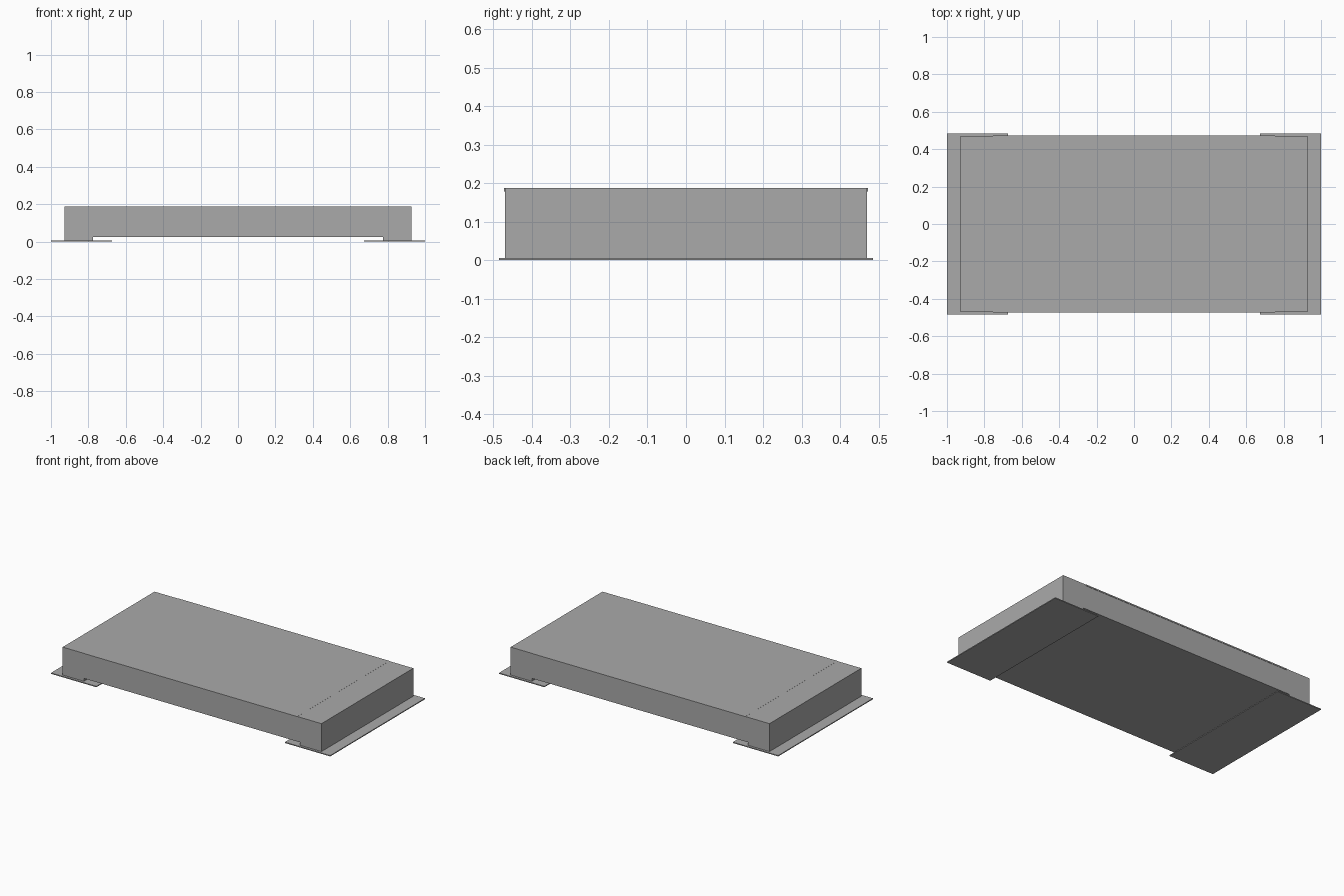
import bpy
import bmesh

cube = bpy.data.objects.get("Cube")
if cube:
    bpy.data.objects.remove(cube, do_unlink=True)

# Single plain grey for every part
grey = bpy.data.materials.new("mid grey")
grey.use_nodes = True
colour = (0.4, 0.4, 0.4, 1.0)
grey.diffuse_color = colour
grey.node_tree.nodes["Principled BSDF"].inputs["Base Color"].default_value = colour


def finish(name, bm):
    bmesh.ops.recalc_face_normals(bm, faces=bm.faces)
    mesh = bpy.data.meshes.new(name)
    bm.to_mesh(mesh)
    bm.free()
    mesh.materials.append(grey)
    obj = bpy.data.objects.new(name, mesh)
    bpy.context.collection.objects.link(obj)
    return obj


def extruded(name, profile, half_depth):
    """Extrude an x-z outline evenly along y."""
    bm = bmesh.new()
    face = bm.faces.new([bm.verts.new((x, -half_depth, z)) for x, z in profile])
    moved = bmesh.ops.extrude_face_region(bm, geom=[face])["geom"]
    verts = [v for v in moved if isinstance(v, bmesh.types.BMVert)]
    bmesh.ops.translate(bm, verts=verts, vec=(0, 2 * half_depth, 0))
    return finish(name, bm)


def rectangle(x0, x1, z0, z1):
    return [(x0, z0), (x1, z0), (x1, z1), (x0, z1)]


WIDTH, LEG, PLATE, GAP, TOP = 0.927, 0.775, 0.006, 0.025, 0.187

# Main block with a shallow channel underneath, leaving a leg at each end
half = [(LEG, GAP), (LEG, PLATE), (WIDTH, PLATE), (WIDTH, TOP)]
extruded("body", half + [(-x, z) for x, z in reversed(half)], 0.47)

# Thin lid panel that barely overhangs the long sides
extruded("lid_panel", rectangle(-0.755, 0.755, TOP - 0.008, TOP + 0.0005), 0.472)

# Flat foot plates, one at each end
for side, sign in (("left", 1), ("right", -1)):
    extruded(side + "_foot_plate",
             rectangle(sign * 0.675, sign * 1.0, 0, PLATE), 0.485)
